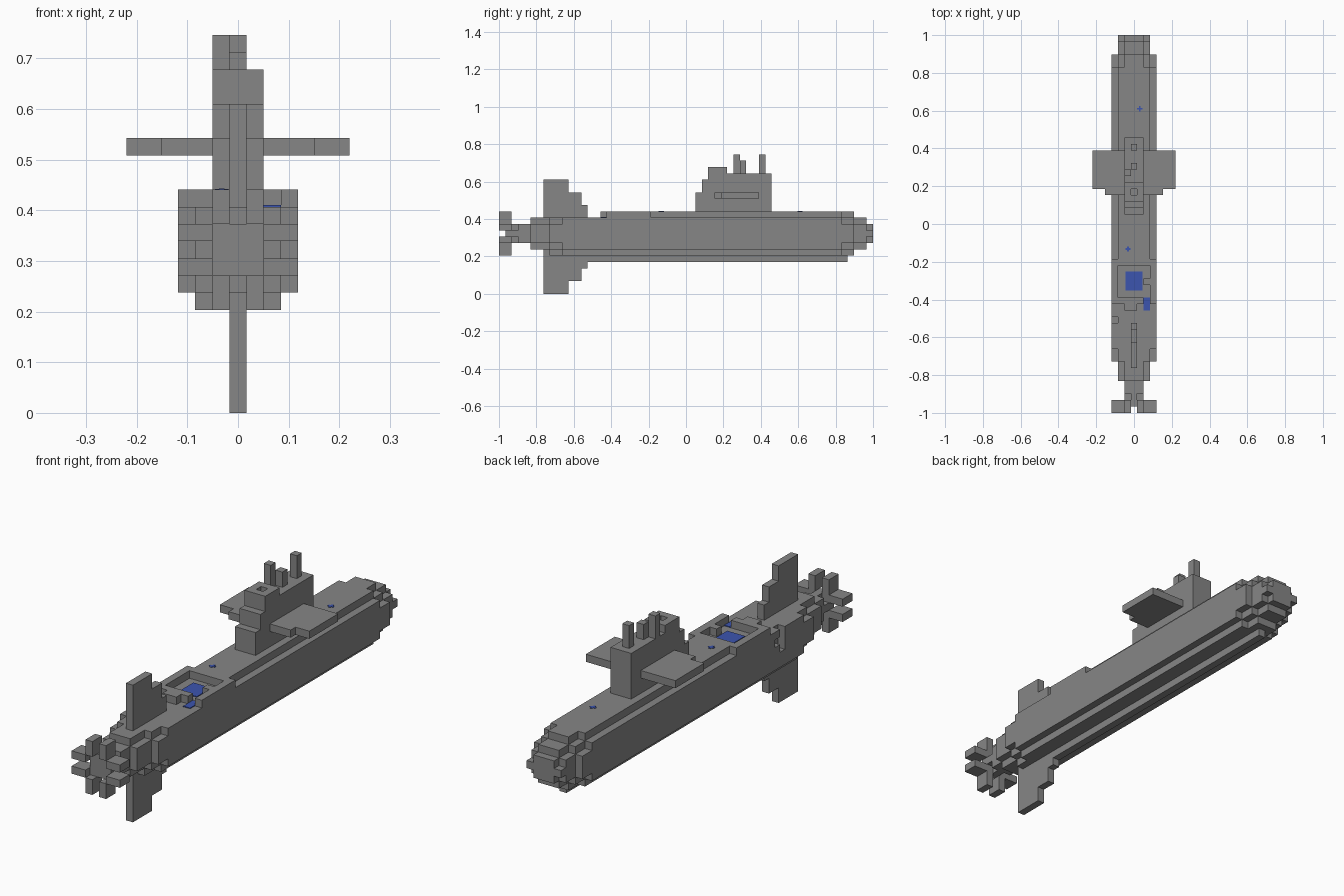
import bpy
import bmesh

U = 2 / 59  # one block

cube = bpy.data.objects.get("Cube")
if cube:
    bpy.data.objects.remove(cube, do_unlink=True)


def material(name, color):
    m = bpy.data.materials.new(name)
    m.use_nodes = True
    m.diffuse_color = (*color, 1)
    m.node_tree.nodes["Principled BSDF"].inputs["Base Color"].default_value = (*color, 1)
    return m


grey = material("hull_grey", (0.24, 0.24, 0.24))
blue = material("marker_blue", (0.045, 0.09, 0.43))


def finish(name, bm, mat):
    bmesh.ops.recalc_face_normals(bm, faces=bm.faces)
    me = bpy.data.meshes.new(name)
    bm.to_mesh(me)
    bm.free()
    me.materials.append(mat)
    ob = bpy.data.objects.new(name, me)
    bpy.context.collection.objects.link(ob)
    return ob


def place(x, k, z):
    """Block units to scene units; k counts blocks from the front end."""
    return (x * U, k * U - 1, z * U)


def extrude(name, outline, axis, a, b, mat=grey):
    """Extrude a closed outline: axis 'k' takes (x, z), axis 'x' takes (k, z)."""
    bm = bmesh.new()
    point = (lambda p: place(p[0], a, p[1])) if axis == "k" else (lambda p: place(a, *p))
    face = bm.faces.new([bm.verts.new(point(p)) for p in outline])
    moved = bmesh.ops.extrude_face_region(bm, geom=[face])["geom"]
    step = (0, (b - a) * U, 0) if axis == "k" else ((b - a) * U, 0, 0)
    bmesh.ops.translate(bm, vec=step, verts=[v for v in moved if isinstance(v, bmesh.types.BMVert)])
    return finish(name, bm, mat)


def box(name, x0, x1, k0, k1, z0, z1, mat=grey):
    return extrude(name, [(x0, z0), (x1, z0), (x1, z1), (x0, z1)], "k", k0, k1, mat)


def section(name, k0, k1, z0, widths, right_cut=None):
    """Stepped hull slice; widths run upward, right_cut maps a row to blocks cut on -x."""
    left, right = [], []
    for i, w in enumerate(widths):
        cut = (right_cut or {}).get(z0 + i, 0)
        left += [(w / 2, z0 + i), (w / 2, z0 + i + 1)]
        right += [(cut - w / 2, z0 + i), (cut - w / 2, z0 + i + 1)]
    outline = []
    for p in left + right[::-1]:
        if not outline or outline[-1] != p:
            outline.append(p)
    return extrude(name, outline, "k", k0, k1)


def stairs(name, half, base, steps):
    """Stepped side profile; steps are (k start, k end, height)."""
    outline = [(steps[-1][1], base), (steps[0][0], base)]
    for k0, k1, top in steps:
        outline += [(k0, top), (k1, top)]
    return extrude(name, outline, "x", -half, half)


# Hull slices, propeller end to bow
BODY = [5, 7, 7, 7, 7, 7]
TAPER = [3, 5, 7, 7, 7, 5]
SMALL = [3, 5, 5, 5, 3]
section("shaft_tip", 2, 3, 8, [1, 3, 1])
section("shaft", 3, 5, 8, [3, 3, 3])
section("tail_cone", 5, 8, 7, SMALL)
section("tail_taper", 8, 10, 6, TAPER)
section("aft_body", 10, 14, 6, BODY)
section("damaged_body_front", 14, 15, 6, BODY, {9: 1, 10: 1, 11: 1})
section("damaged_body_rear", 15, 16, 6, BODY, {10: 1})
section("hold_body", 16, 24, 6, BODY)
section("main_body", 24, 54, 6, BODY + [5])
section("bow_taper", 54, 56, 6, TAPER + [3])
section("bow_cone", 56, 58, 7, SMALL)
section("bow_tip", 58, 59, 8, [3, 5, 3])
box("keel", -0.5, 0.5, 11, 55, 5, 6)

# Raised deck around the open hold
for side, s in (("left", 1), ("right", -1)):
    box(side + "_hold_wall", s * 2.5, s * 3.5, 17, 24, 12, 13)
box("hold_aft_wall", -2.5, 2.5, 23, 24, 12, 13)
box("hold_front_wall", -2.5, 1.5, 17, 18, 12, 13)
box("hold_broken_edge", -1.5, 0.5, 16, 17, 12, 13)
box("hold_debris", 1.5, 2.5, 20, 21, 12, 13)

# Tail fins
stairs("upper_fin", 0.5, 11, [(7, 11, 18), (11, 13, 16), (13, 14, 14)])
stairs("lower_fin", 0.5, 7, [(7, 11, 0), (11, 13, 2), (13, 14, 4)])

# Conning tower with a hatch well, planes and masts
stairs("tower", 1.5, 13, [(31, 32, 16), (32, 33, 18), (33, 43, 19)])
for s in (-1, 1):
    box("hatch_side", s * 0.5, s * 1.5, 33, 36, 19, 20)
for k in (33, 35):
    box("hatch_end", -0.5, 0.5, k, k + 1, 19, 20)
for side, s in (("left", 1), ("right", -1)):
    box(side + "_plane", s * 1.5, s * 6.5, 35, 41, 15, 16)
    box(side + "_plane_root", s * 1.5, s * 4.5, 34, 35, 15, 16)
for x, k, top in ((-1, 37, 22), (0, 38, 21), (0, 41, 22)):
    box("mast", x - 0.5, x + 0.5, k, k + 1, 19, top)

# Propeller: hub and six blades
box("propeller_hub", -1.5, 1.5, 1, 2, 8, 11)
for s in (-1, 1):
    for z in (8, 10):
        box("side_blade", s * 1.5, s * 3.5, 0, 2, z, z + 1)
    for z0, z1 in ((6, 8), (11, 13)):
        box("tip_blade", s * 0.5, s * 1.5, 0, 2, z0, z1)

# Blue markings as thin plates
box("hold_floor_mark", -1.3, 1.3, 19.1, 22.1, 12, 12.1, blue)
box("edge_floor_mark", 1.5, 2.5, 16, 18, 12, 12.1, blue)
for x, k in ((0.9, 47.5), (-0.95, 25.6)):
    box("deck_mark_long", x - 0.4, x + 0.4, k - 0.15, k + 0.15, 13, 13.05, blue)
    box("deck_mark_cross", x - 0.15, x + 0.15, k - 0.4, k + 0.4, 13, 13.06, blue)
